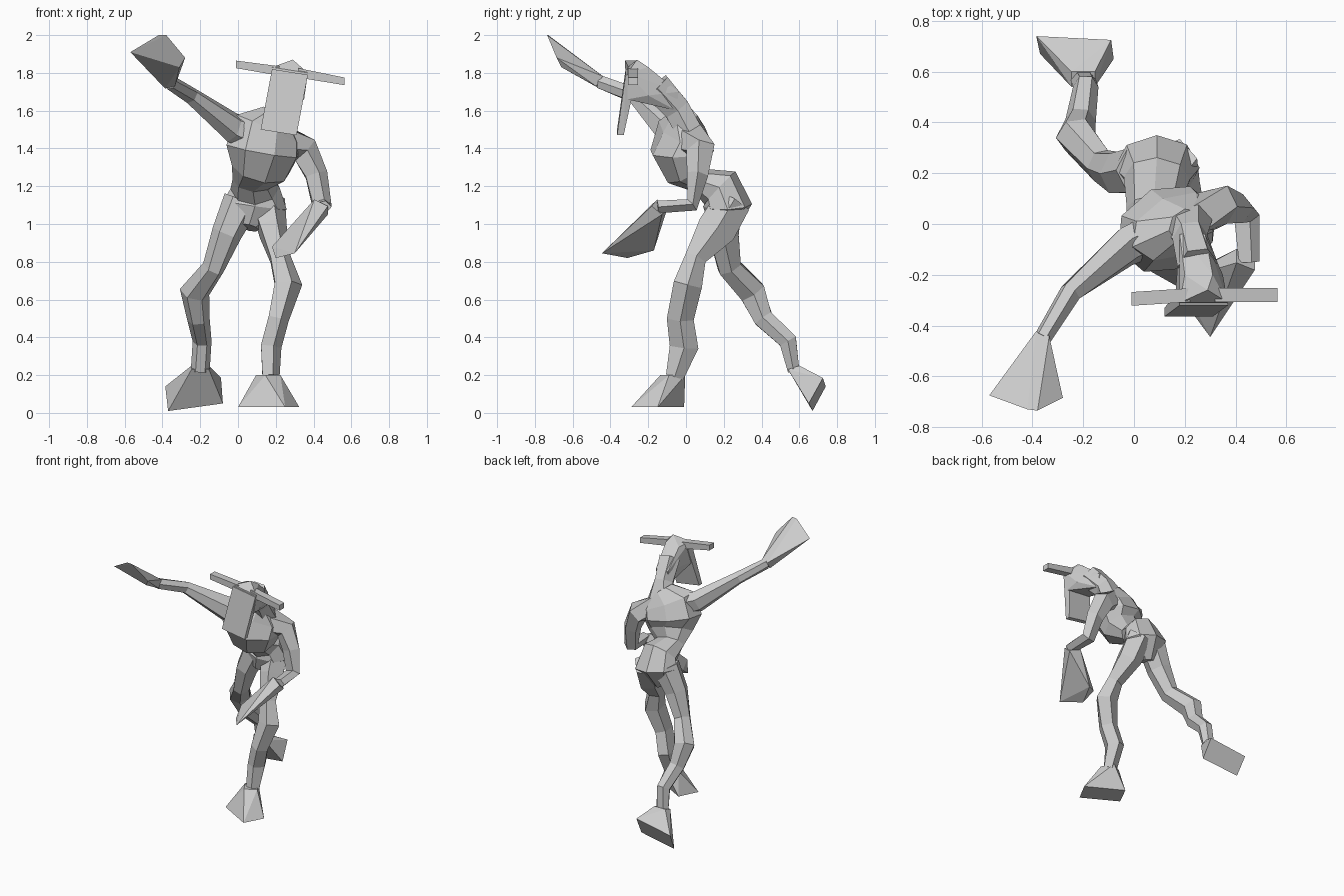
import bpy
import bmesh
from math import cos, sin, tau, radians
from mathutils import Vector, Matrix

default_cube = bpy.data.objects.get("Cube")
if default_cube:
    bpy.data.objects.remove(default_cube, do_unlink=True)

grey = bpy.data.materials.new("plain grey")
grey.use_nodes = True
shade = (0.6, 0.6, 0.6, 1)
grey.diffuse_color = shade
grey.node_tree.nodes["Principled BSDF"].inputs["Base Color"].default_value = shade


def finish(name, bm):
    """Turn a bmesh into a flat-shaded grey object."""
    bmesh.ops.recalc_face_normals(bm, faces=bm.faces[:])
    mesh = bpy.data.meshes.new(name)
    bm.to_mesh(mesh)
    bm.free()
    mesh.materials.append(grey)
    part = bpy.data.objects.new(name, mesh)
    bpy.context.scene.collection.objects.link(part)
    return part


def ring(centre, along, wide, deep, sides=6, twist=0):
    """Points of a polygon lying across the direction 'along'."""
    along = Vector(along).normalized()
    across = Vector((1, 0, 0))
    across = (across - along * across.dot(along)).normalized()
    across = Matrix.Rotation(radians(twist), 3, along) @ across
    other = along.cross(across)
    start = tau / 8 if sides == 4 else 0
    angles = [start + tau * i / sides for i in range(sides)]
    return [Vector(centre) + across * wide * cos(a) + other * deep * sin(a) for a in angles]


def loft(name, stations, sides=6):
    """Tube through stations of x, y, z, half width, half depth, optional twist."""
    bm = bmesh.new()
    points = [Vector(s[:3]) for s in stations]
    loops = []
    for i, (x, y, z, wide, deep, *twist) in enumerate(stations):
        before, after = points[max(i - 1, 0)], points[min(i + 1, len(points) - 1)]
        outline = ring((x, y, z), after - before, wide, deep, sides, *twist)
        loops.append([bm.verts.new(p) for p in outline])
    for low, high in zip(loops, loops[1:]):
        for i in range(sides):
            j = (i + 1) % sides
            bm.faces.new((low[i], low[j], high[j], high[i]))
    bm.faces.new(loops[0])
    bm.faces.new(loops[-1])
    return finish(name, bm)


def hull(name, points):
    """Solid convex block around a handful of corners."""
    bm = bmesh.new()
    for p in points:
        bm.verts.new(p)
    found = bmesh.ops.convex_hull(bm, input=bm.verts[:])
    loose = {g for g in found["geom_interior"] + found["geom_unused"]
             if isinstance(g, bmesh.types.BMVert)}
    bmesh.ops.delete(bm, geom=list(loose), context='VERTS')
    bmesh.ops.dissolve_limit(bm, angle_limit=radians(4), verts=bm.verts[:], edges=bm.edges[:])
    return finish(name, bm)


# Hunched, twisted trunk from crotch to neck
loft("torso", [
    (.06, .19, .98, .05, .07),
    (.09, .22, 1.1, .17, .13),
    (.09, .18, 1.19, .13, .12),
    (.08, .08, 1.23, .11, .07),
    (.12, .01, 1.29, .16, .13, 10),
    (.13, -.02, 1.39, .21, .17, 22),
    (.16, -.01, 1.5, .2, .12, 25),
    (.21, -.01, 1.57, .09, .07, 10),
], 8)

# Neck leading forward into the skull
loft("neck", [
    (.2, .01, 1.5, .11, .08),
    (.22, -.05, 1.61, .07, .08),
    (.25, -.16, 1.73, .08, .09),
])
hull("skull", [
    (.18, -.04, 1.7), (.28, -.04, 1.7), (.18, -.05, 1.6), (.28, -.05, 1.6),
    (.2, -.2, 1.82), (.31, -.2, 1.83), (.17, -.2, 1.68), (.35, -.2, 1.68),
    (.18, -.31, 1.83), (.29, -.26, 1.87), (.37, -.31, 1.8),
    (.16, -.32, 1.68), (.35, -.31, 1.66),
])

# Flat face plate hanging from the skull
hull("snout", [
    (.18, -.32, 1.82), (.37, -.32, 1.79), (.18, -.26, 1.82), (.36, -.26, 1.79),
    (.12, -.365, 1.5), (.31, -.365, 1.47), (.12, -.33, 1.5), (.31, -.33, 1.47),
])


# Sideways horns
def horn(name, tip, root):
    corners = []
    for (x, y, z), tall in ((tip, .02), (root, .025)):
        corners += [(x, y + a * .027, z + b * tall) for a in (-1, 1) for b in (-1, 1)]
    hull(name, corners)


horn("right_horn", (-.01, -.295, 1.845), (.22, -.28, 1.81))
horn("left_horn", (.565, -.28, 1.755), (.32, -.28, 1.8))

# Raised right arm with its spread hand
loft("right_arm", [
    (.08, -.04, 1.47, .08, .1),
    (-.03, -.09, 1.51, .07, .09),
    (-.25, -.27, 1.68, .045, .045),
    (-.36, -.45, 1.75, .035, .04),
])
hull("right_hand", ring((-.36, -.45, 1.75), (-.3, -.6, .4), .04, .045, 4) + [
    (-.57, -.675, 1.91), (-.42, -.73, 2), (-.38, -.735, 2),
    (-.28, -.685, 1.88), (-.31, -.66, 1.83),
])

# Lowered left arm, bent at the elbow
loft("left_arm", [
    (.22, .02, 1.45, .09, .1),
    (.35, .08, 1.39, .08, .08),
    (.41, .06, 1.26, .065, .06),
    (.44, .03, 1.1, .055, .04),
    (.45, -.15, 1.09, .045, .035),
], 5)
hull("left_hand", ring((.44, -.14, 1.09), (-.5, -.5, -.6), .06, .05, 4) + [
    (.3, -.445, .845), (.2, -.31, .82), (.18, -.22, .88), (.26, -.17, .86),
])

# Right leg stretched out behind
loft("right_leg", [
    (.02, .21, 1.12, .1, .1),
    (-.06, .2, .95, .08, .09),
    (-.13, .23, .77, .06, .07),
    (-.23, .35, .64, .08, .08),
    (-.21, .41, .5, .06, .06),
    (-.19, .54, .38, .05, .055),
    (-.2, .57, .22, .05, .035),
])
hull("right_foot", ring((-.2, .57, .24), (0, .1, -.3), .065, .045, 4) + [
    (-.385, .74, .14), (-.37, .67, .01), (-.09, .725, .185), (-.08, .65, .05),
])

# Left leg planted in front
loft("left_leg", [
    (.15, .25, 1.12, .1, .1),
    (.18, .16, .97, .08, .11),
    (.22, .05, .82, .06, .06),
    (.26, .01, .68, .08, .08),
    (.21, -.03, .5, .06, .075),
    (.17, -.01, .35, .06, .08),
    (.17, -.06, .19, .05, .05),
], 5)
hull("left_foot", ring((.16, -.07, .2), (0, 0, 1), .065, .07, 4, 30) + [
    (0, -.15, .03), (.25, -.29, .03), (.325, -.15, .03), (.07, -.01, .03),
])
